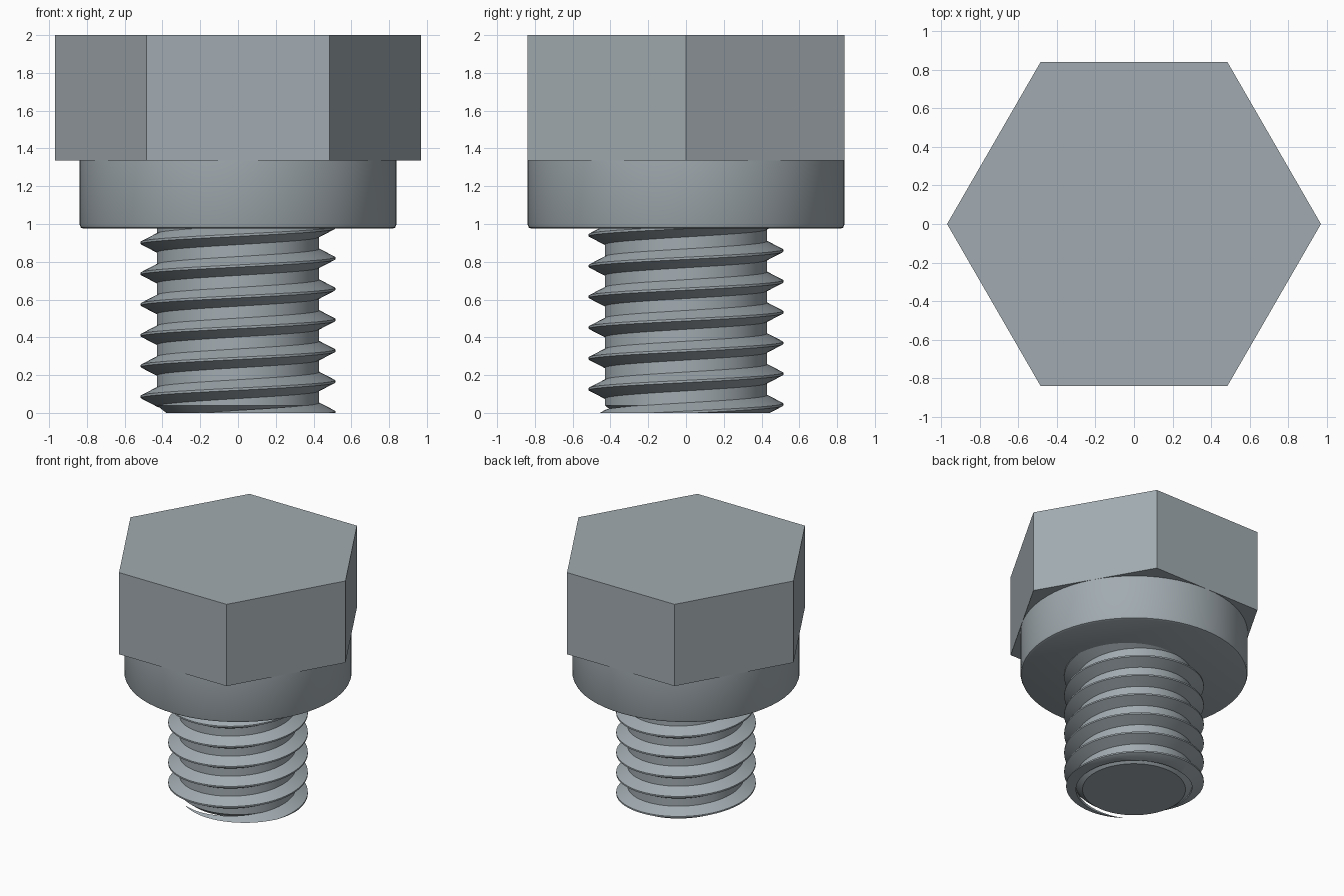
import bpy
import bmesh
from math import cos, sin, tau

cube = bpy.data.objects.get("Cube")
if cube:
    bpy.data.objects.remove(cube, do_unlink=True)

# One steel colour for the whole bolt
steel = bpy.data.materials.new("grey steel")
steel.use_nodes = True
colour = (0.36, 0.41, 0.44, 1)
steel.diffuse_color = colour
steel.node_tree.nodes["Principled BSDF"].inputs["Base Color"].default_value = colour


def finish(name, bm, smooth=True):
    bmesh.ops.recalc_face_normals(bm, faces=bm.faces)
    mesh = bpy.data.meshes.new(name)
    bm.to_mesh(mesh)
    bm.free()
    mesh.materials.append(steel)
    obj = bpy.data.objects.new(name, mesh)
    bpy.context.collection.objects.link(obj)
    if smooth:
        bpy.ops.object.select_all(action="DESELECT")
        obj.select_set(True)
        bpy.context.view_layer.objects.active = obj
        bpy.ops.object.shade_smooth_by_angle()
    return obj


def lathe(name, profile, sides, smooth=True):
    """Stack rings of (radius, height) and cap both ends."""
    bm = bmesh.new()
    rings = [[bm.verts.new((r * cos(tau * i / sides), r * sin(tau * i / sides), z))
              for i in range(sides)] for r, z in profile]
    for low, high in zip(rings, rings[1:]):
        for i in range(sides):
            j = (i + 1) % sides
            bm.faces.new((low[i], low[j], high[j], high[i]))
    bm.faces.new(rings[0][::-1])
    bm.faces.new(rings[-1])
    return finish(name, bm, smooth)


# Head, collar and chamfered shank
lathe("hex_head", [(0.968, 1.335), (0.968, 2.0)], 6, smooth=False)
lathe("collar", [(0.818, 0.975), (0.832, 0.981), (0.838, 0.995), (0.838, 1.335)], 64)
lathe("shank", [(0.38, 0.0), (0.43, 0.04), (0.43, 1.0)], 64)

# Right-handed thread: a ridge swept up a helix, cut level at the foot
ROOT, CREST, PITCH, STEPS = 0.428, 0.515, 0.163, 64
ridge = [(ROOT, -0.051), (CREST, -0.006), (CREST, 0.006), (ROOT, 0.051)]
bm = bmesh.new()
sections = []
for i in range(-STEPS, int(6.6 * STEPS)):
    a = tau * i / STEPS
    z = 0.0035 + PITCH * i / STEPS
    sections.append([bm.verts.new((r * cos(a), r * sin(a), z + dz)) for r, dz in ridge])
for s, t in zip(sections, sections[1:]):
    for k in range(4):
        n = (k + 1) % 4
        bm.faces.new((s[k], t[k], t[n], s[n]))
bm.faces.new(sections[0])
bm.faces.new(sections[-1][::-1])
cut = bmesh.ops.bisect_plane(bm, geom=bm.verts[:] + bm.edges[:] + bm.faces[:],
                             plane_co=(0, 0, 0), plane_no=(0, 0, 1), clear_inner=True)
rim = [e for e in cut["geom_cut"] if isinstance(e, bmesh.types.BMEdge)]
bmesh.ops.holes_fill(bm, edges=rim, sides=0)
finish("thread", bm)
